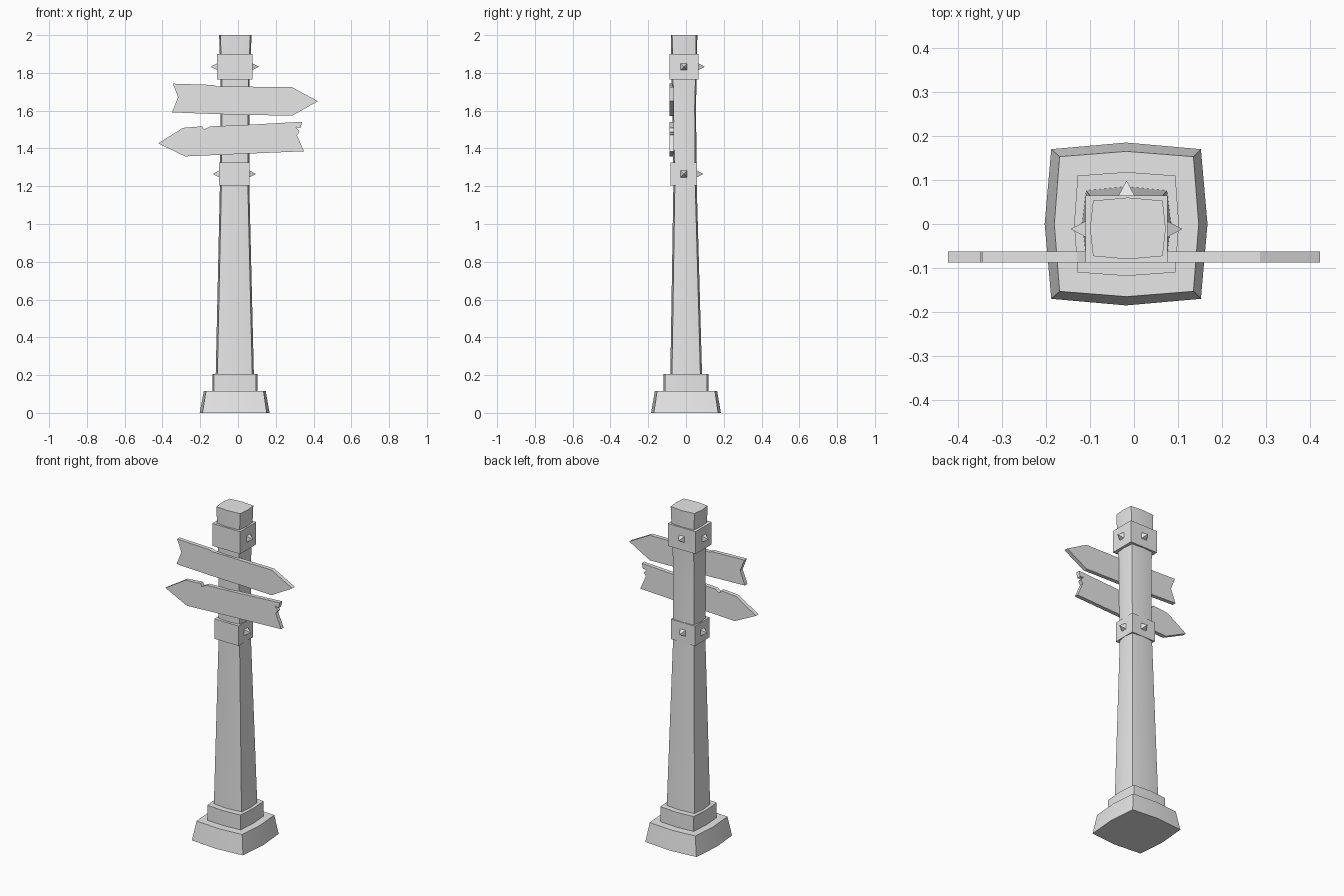
import bpy, bmesh, math
from mathutils import Matrix, Vector

cube = bpy.data.objects.get("Cube")
if cube:
    bpy.data.objects.remove(cube, do_unlink=True)

stone = bpy.data.materials.new("plain grey")
stone.use_nodes = True
GREY = (0.8, 0.8, 0.8, 1)
stone.diffuse_color = GREY
stone.node_tree.nodes["Principled BSDF"].inputs["Base Color"].default_value = GREY


def finish(name, bm, smooth=False):
    bmesh.ops.recalc_face_normals(bm, faces=bm.faces)
    mesh = bpy.data.meshes.new(name)
    bm.to_mesh(mesh)
    bm.free()
    mesh.materials.append(stone)
    obj = bpy.data.objects.new(name, mesh)
    bpy.context.collection.objects.link(obj)
    if smooth:
        bpy.ops.object.select_all(action="DESELECT")
        obj.select_set(True)
        bpy.context.view_layer.objects.active = obj
        bpy.ops.object.shade_smooth_by_angle(angle=math.radians(30))
    return obj


def bulged_column(name, rings):
    """Loft of bowed squares; ring = z, centre x, centre y, half x, half y, bulge."""
    bm = bmesh.new()
    loops = []
    for z, cx, cy, hx, hy, b in rings:
        outline = [(-hx, -hy), (0, -hy - b), (hx, -hy), (hx + b, 0),
                   (hx, hy), (0, hy + b), (-hx, hy), (-hx - b, 0)]
        loops.append([bm.verts.new((cx + x, cy + y, z)) for x, y in outline])
    for low, high in zip(loops, loops[1:]):
        for i in range(8):
            j = (i + 1) % 8
            bm.faces.new((low[i], low[j], high[j], high[i]))
    bm.faces.new(loops[0][::-1])
    bm.faces.new(loops[-1])
    return finish(name, bm, smooth=True)


def box(name, low, high):
    bm = bmesh.new()
    low, high = Vector(low), Vector(high)
    size = Matrix.Diagonal((*(high - low), 1))
    bmesh.ops.create_cube(bm, size=1, matrix=Matrix.Translation((low + high) / 2) @ size)
    return finish(name, bm)


def spike(name, base, direction, width=0.036, length=0.034):
    """Square pyramid standing on a band face."""
    bm = bmesh.new()
    turn = Vector(direction).to_track_quat("Z", "Y").to_matrix().to_4x4()
    spin = Matrix.Rotation(math.pi / 4, 4, "Z")
    shift = Matrix.Translation((0, 0, length / 2))
    bmesh.ops.create_cone(bm, cap_ends=True, segments=4, radius1=width / math.sqrt(2),
                          radius2=0, depth=length,
                          matrix=Matrix.Translation(base) @ turn @ shift @ spin)
    return finish(name, bm)


def board(name, outline, front=-0.087, back=-0.063):
    bm = bmesh.new()
    face = bm.faces.new([bm.verts.new((x, front, z)) for x, z in outline])
    out = bmesh.ops.extrude_face_region(bm, geom=[face])
    verts = [v for v in out["geom"] if isinstance(v, bmesh.types.BMVert)]
    bmesh.ops.translate(bm, verts=verts, vec=(0, back - front, 0))
    return finish(name, bm)


# Stepped foot
bulged_column("base", [(0, -0.018, 0, 0.17, 0.17, 0.015),
                       (0.115, -0.017, 0, 0.152, 0.153, 0.012)])
bulged_column("plinth", [(0.115, -0.017, 0, 0.111, 0.110, 0.008),
                         (0.205, -0.017, 0, 0.111, 0.110, 0.008)])

# Tapering post with a flared head
bulged_column("post", [(0.205, -0.017, 0.001, 0.092, 0.075, 0.009),
                       (1.2, -0.018, -0.005, 0.070, 0.054, 0.008),
                       (1.62, -0.016, -0.010, 0.069, 0.056, 0.007),
                       (1.77, -0.015, -0.010, 0.071, 0.060, 0.006),
                       (2.0, -0.014, -0.010, 0.079, 0.063, 0.007)])

# Square bands, each with a spike on both sides and at the back
bands = {"upper": ((-0.110, -0.088, 1.765), (0.076, 0.065, 1.90)),
         "lower": ((-0.100, -0.082, 1.205), (0.061, 0.058, 1.325))}
for level, (low, high) in bands.items():
    box(level + "_band", low, high)
    x, y, z = (Vector(low) + Vector(high)) / 2
    spike(level + "_right_spike", (low[0], y, z), (-1, 0, 0))
    spike(level + "_left_spike", (high[0], y, z), (1, 0, 0))
    spike(level + "_back_spike", (x, high[1], z), (0, 1, 0))

# Arrow boards with notched tails and chipped edges
board("upper_sign", [(-0.345, 1.743), (-0.13, 1.736), (-0.11, 1.729), (0.286, 1.724),
                     (0.31, 1.711), (0.423, 1.65), (0.286, 1.573), (-0.12, 1.582),
                     (-0.349, 1.591), (-0.317, 1.671)])
board("lower_sign", [(-0.423, 1.427), (-0.291, 1.509), (-0.19, 1.517), (-0.18, 1.50),
                     (-0.148, 1.517), (0.01, 1.523), (0.339, 1.541), (0.331, 1.507),
                     (0.307, 1.513), (0.325, 1.488), (0.312, 1.47), (0.349, 1.385),
                     (-0.03, 1.369), (-0.28, 1.358)])
